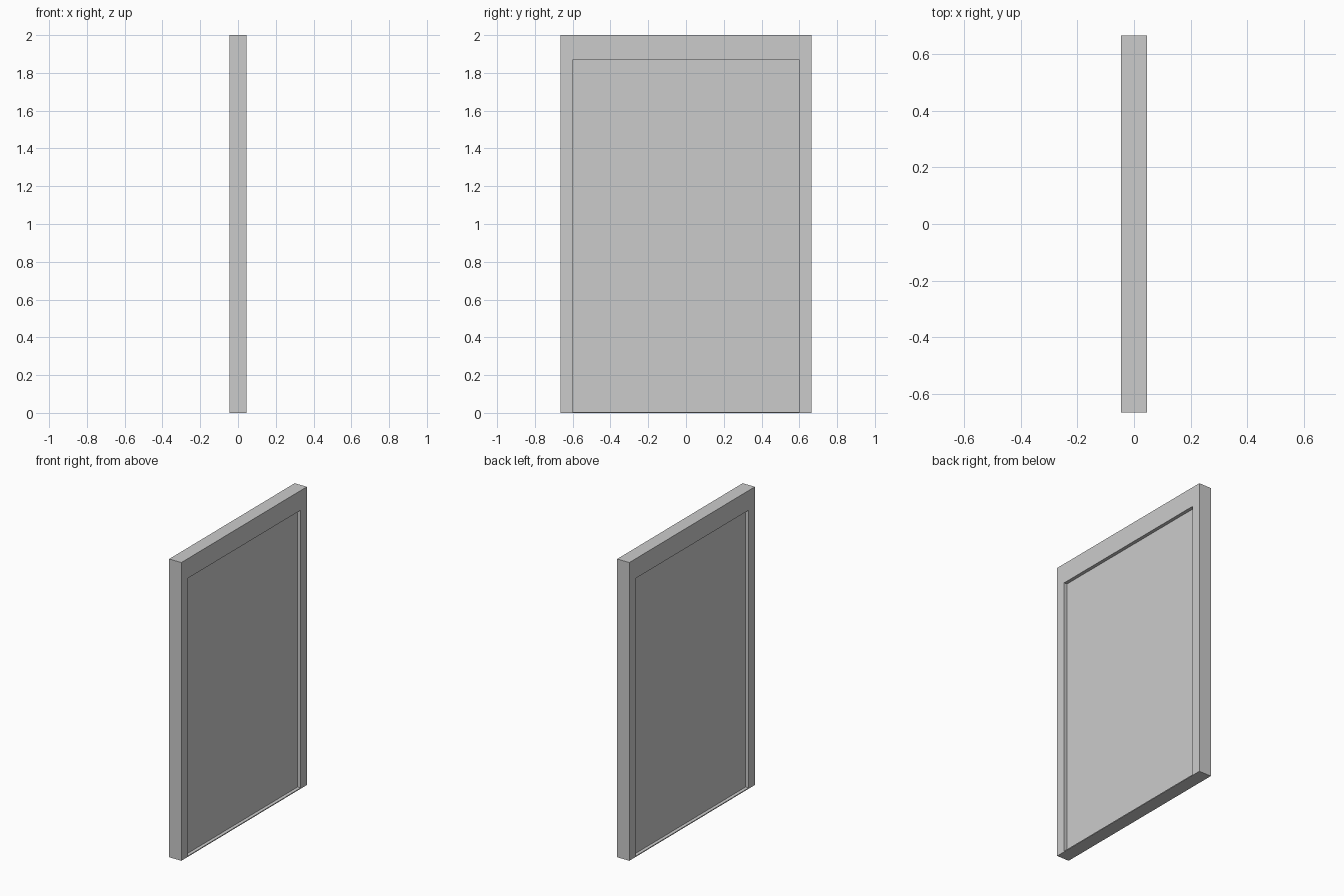
import bpy, bmesh

if "Cube" in bpy.data.objects:
    bpy.data.objects.remove(bpy.data.objects["Cube"])

HALF_DEPTH = 0.045     # frame half thickness along x
PANEL_HALF = 0.0225    # door leaf half thickness along x
OUTER = (0.665, 0.0, 2.0)      # half width, bottom, top
INNER = (0.60, 0.006, 1.868)


def add_object(name, bm):
    bmesh.ops.recalc_face_normals(bm, faces=bm.faces)
    mesh = bpy.data.meshes.new(name)
    bm.to_mesh(mesh)
    bm.free()
    obj = bpy.data.objects.new(name, mesh)
    bpy.context.collection.objects.link(obj)
    return obj


def ring(bm, x, rect):
    w, lo, hi = rect
    return [bm.verts.new((x, y, z))
            for y, z in ((-w, lo), (w, lo), (w, hi), (-w, hi))]


def skin(bm, a, b):
    for i in range(4):
        j = (i + 1) % 4
        bm.faces.new((a[i], a[j], b[j], b[i]))


# Door frame: outer and inner rectangles joined into a closed surround
bm = bmesh.new()
loops = [ring(bm, -HALF_DEPTH, OUTER), ring(bm, HALF_DEPTH, OUTER),
         ring(bm, HALF_DEPTH, INNER), ring(bm, -HALF_DEPTH, INNER)]
for k in range(4):
    skin(bm, loops[k], loops[(k + 1) % 4])
add_object("door_frame", bm)

# Door leaf: flat panel recessed on both sides
bm = bmesh.new()
back, front = ring(bm, -PANEL_HALF, INNER), ring(bm, PANEL_HALF, INNER)
skin(bm, back, front)
bm.faces.new(back)
bm.faces.new(front)
add_object("door_leaf", bm)
